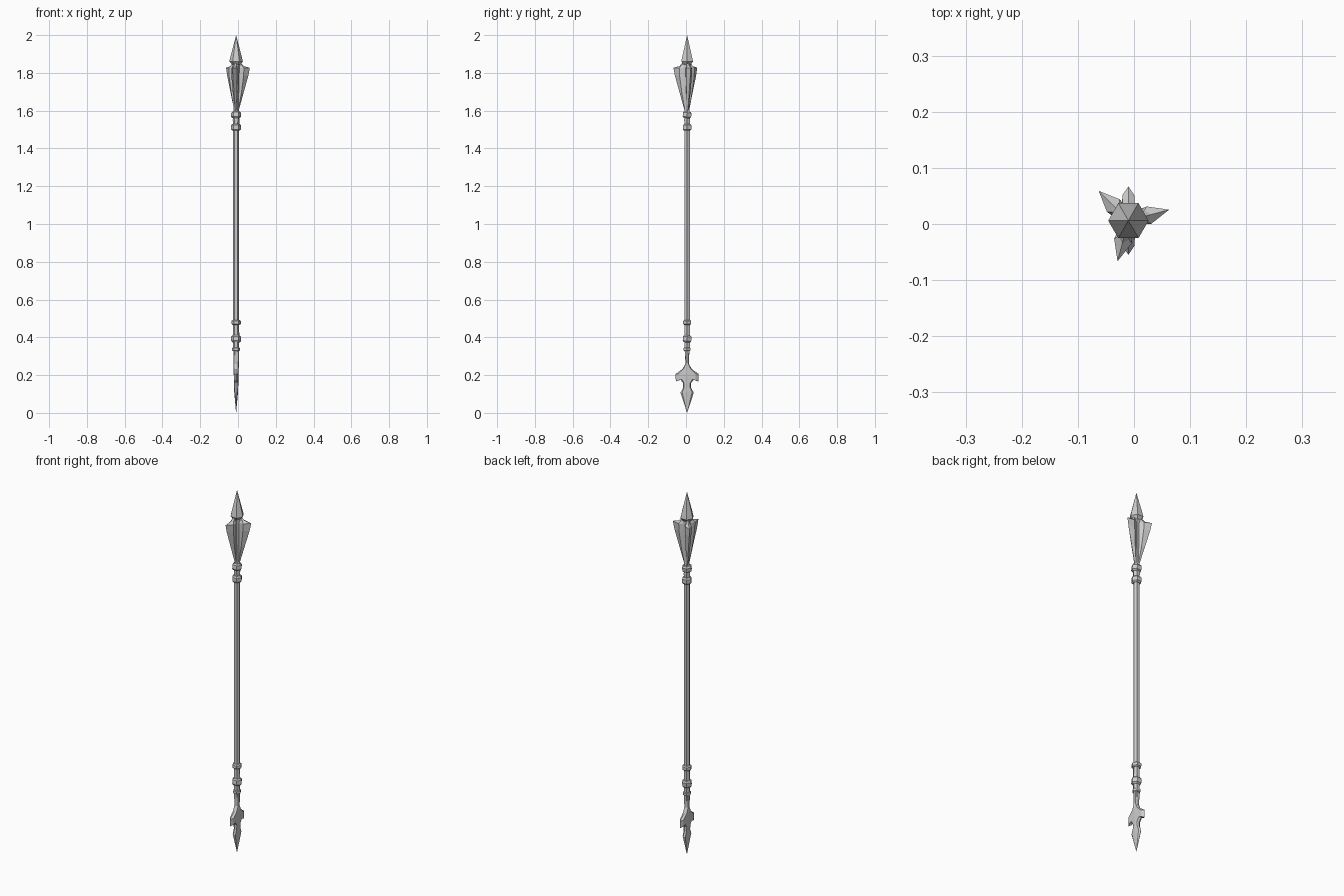
import bpy, bmesh, math
from mathutils import Vector, Matrix

if "Cube" in bpy.data.objects:
    bpy.data.objects.remove(bpy.data.objects["Cube"])

CX, CY = -0.01, 0.006      # long axis of the weapon


def finish(name, bm, loc=(CX, CY, 0), rot=(0, 0, 0)):
    bmesh.ops.remove_doubles(bm, verts=bm.verts, dist=1e-5)
    bmesh.ops.recalc_face_normals(bm, faces=bm.faces)
    me = bpy.data.meshes.new(name)
    bm.to_mesh(me)
    bm.free()
    ob = bpy.data.objects.new(name, me)
    bpy.context.collection.objects.link(ob)
    ob.location, ob.rotation_euler = loc, rot
    return ob


def skin(bm, loops):
    """Bridge equal-length closed loops of points and cap both ends."""
    rows = [[bm.verts.new(p) for p in loop] for loop in loops]
    n = len(rows[0])
    for a, b in zip(rows, rows[1:]):
        for i in range(n):
            j = (i + 1) % n
            bm.faces.new((a[i], a[j], b[j], b[i]))
    bm.faces.new(rows[0])
    bm.faces.new(rows[-1])


def turned(name, profile, z=0, tilt=0, n=6):
    """Low-poly lathe of (radius, height) points."""
    bm = bmesh.new()
    skin(bm, [[(r * math.cos(2 * math.pi * i / n), r * math.sin(2 * math.pi * i / n), h)
               for i in range(n)] for r, h in profile])
    return finish(name, bm, (CX, CY, z), (math.radians(tilt), 0, 0))


# Shaft with slimmer necks at both ends
turned("shaft", [(0.012, 0.30), (0.016, 0.34), (0.017, 0.40), (0.016, 0.47),
                 (0.016, 1.52), (0.018, 1.55), (0.014, 1.61)])

# Binding rings: height, radius, half height, slight tilt
for i, (z, r, h, tilt) in enumerate([(1.578, 0.026, 0.018, -8), (1.512, 0.026, 0.018, 0),
                                     (0.479, 0.025, 0.013, 0), (0.392, 0.026, 0.019, -6),
                                     (0.337, 0.021, 0.010, 0)]):
    turned(f"ring_{i + 1}", [(r * 0.72, -h), (r, -h * 0.6), (r, h * 0.6), (r * 0.72, h)], z, tilt)

# Head core and six-sided point
turned("head_core", [(0.012, 1.59), (0.017, 1.70), (0.021, 1.80), (0.021, 1.86)])
turned("spear_point", [(0.018, 1.84), (0.036, 1.86), (0.030, 1.885), (0.0001, 2.0)])

# Three head flanges: edge r, edge z, ridge r, ridge z, half thickness
FLANGE = [(0.014, 1.600, 0.010, 1.600, 0.005),
          (0.041, 1.695, 0.026, 1.695, 0.011),
          (0.067, 1.785, 0.037, 1.785, 0.016),
          (0.075, 1.827, 0.038, 1.825, 0.016),
          (0.042, 1.836, 0.032, 1.836, 0.010),
          (0.024, 1.855, 0.020, 1.852, 0.006)]
for i in range(3):
    bm = bmesh.new()
    skin(bm, [[(0.004, -t * 0.6, zr), (rr, -t, zr), (re, 0, ze), (rr, t, zr), (0.004, t * 0.6, zr)]
              for re, ze, rr, zr, t in FLANGE])
    finish(f"head_flange_{i + 1}", bm, (CX, CY, 0), (0, 0, math.radians(15 + 120 * i)))

# Barbed tail blade: edge y, edge z, ridge z, half thickness
TAIL = [(0.012, 0.330, 0.330, 0.015),
        (0.009, 0.260, 0.265, 0.014),
        (0.024, 0.233, 0.240, 0.014),
        (0.061, 0.206, 0.210, 0.013),
        (0.060, 0.166, 0.190, 0.012),
        (0.037, 0.178, 0.175, 0.012),
        (0.021, 0.158, 0.155, 0.012),
        (0.021, 0.134, 0.135, 0.011),
        (0.035, 0.107, 0.110, 0.010),
        (0.0002, 0.000, 0.000, 0.0002)]
bm = bmesh.new()
loops = []
for y, ze, zr, t in TAIL:
    zb = zr + (ze - zr) * 0.75
    b = y * 0.75
    loops.append([(0, y, ze), (t * 0.8, b, zb), (t, 0, zr), (t * 0.8, -b, zb),
                  (0, -y, ze), (-t * 0.8, -b, zb), (-t, 0, zr), (-t * 0.8, b, zb)])
skin(bm, loops)
finish("tail_blade", bm)
